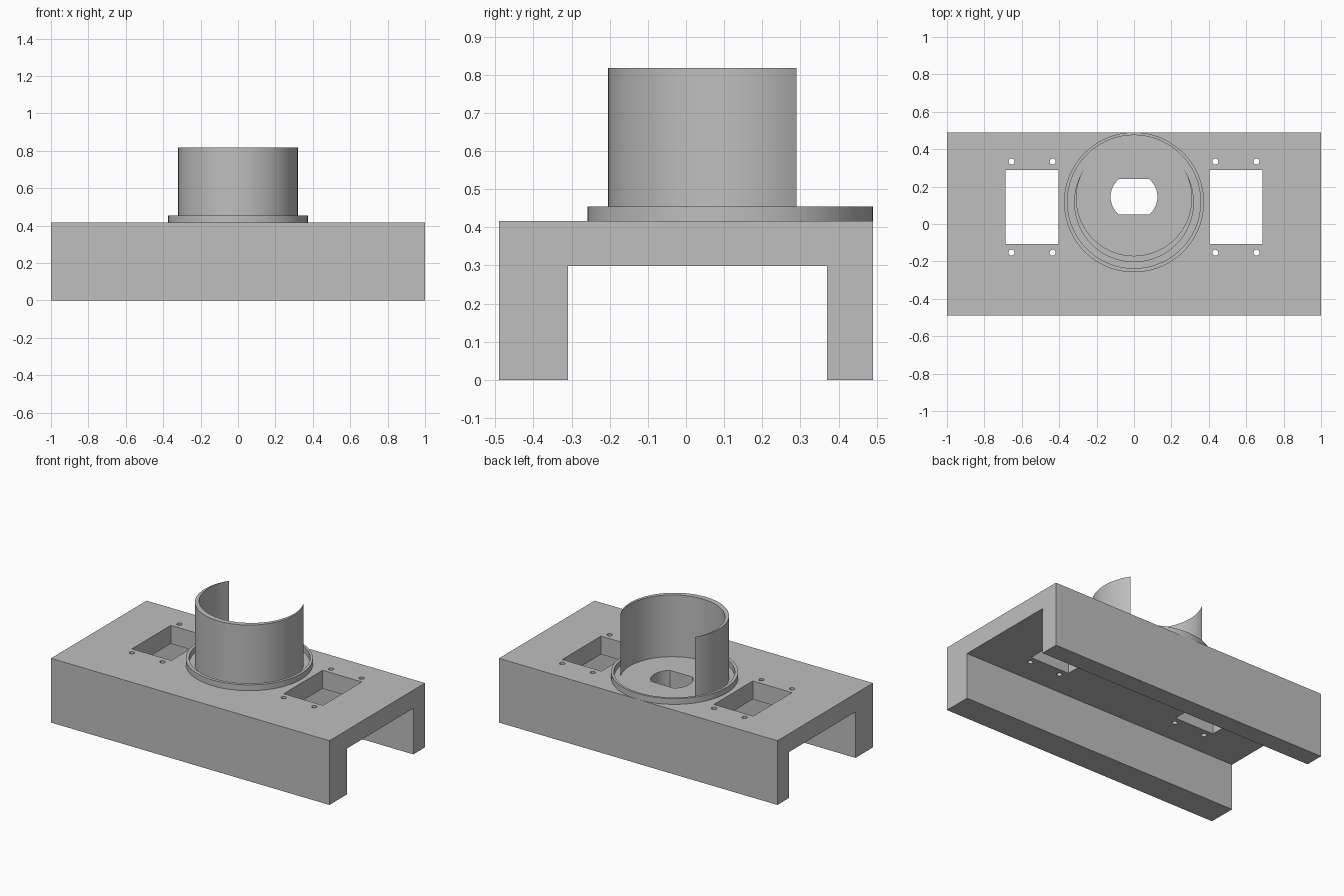
import bpy, bmesh, math

cube = bpy.data.objects.get("Cube")
if cube:
    bpy.data.objects.remove(cube, do_unlink=True)

grey = bpy.data.materials.new("plain_grey")
grey.use_nodes = True
GREY = (0.52, 0.52, 0.52, 1)
grey.diffuse_color = GREY
grey.node_tree.nodes["Principled BSDF"].inputs["Base Color"].default_value = GREY

DECK_TOP, DECK_BOTTOM = 0.417, 0.298
HUB_Y = 0.116


def prism(name, outline, low, high, axis="z"):
    """Extrude a 2D outline along z (outline in x, y) or along x (outline in y, z)."""
    place = (lambda a, b, h: (a, b, h)) if axis == "z" else (lambda a, b, h: (h, a, b))
    bm = bmesh.new()
    face = bm.faces.new([bm.verts.new(place(a, b, low)) for a, b in outline])
    moved = bmesh.ops.extrude_face_region(bm, geom=[face])["geom"]
    bmesh.ops.translate(bm, verts=[v for v in moved if isinstance(v, bmesh.types.BMVert)],
                        vec=place(0, 0, high - low))
    bmesh.ops.recalc_face_normals(bm, faces=bm.faces)
    mesh = bpy.data.meshes.new(name)
    bm.to_mesh(mesh)
    bm.free()
    mesh.materials.append(grey)
    obj = bpy.data.objects.new(name, mesh)
    bpy.context.collection.objects.link(obj)
    return obj


def arc(cy, radius, start, end, steps, cx=0):
    return [(cx + radius * math.cos(start + (end - start) * i / steps),
             cy + radius * math.sin(start + (end - start) * i / steps))
            for i in range(steps + 1)]


def circle(cy, radius, steps, cx=0):
    return arc(cy, radius, 0, math.tau, steps, cx)[:-1]


def cut(target, cutters):
    """Subtract each cutter, apply the result and remove the helpers."""
    for cutter in cutters:
        cutter.hide_render = True
        mod = target.modifiers.new("cut", "BOOLEAN")
        mod.operation, mod.solver, mod.object = "DIFFERENCE", "EXACT", cutter
    bpy.context.view_layer.update()
    graph = bpy.context.evaluated_depsgraph_get()
    mesh = bpy.data.meshes.new_from_object(target.evaluated_get(graph))
    target.modifiers.clear()
    target.data = mesh
    for cutter in cutters:
        bpy.data.objects.remove(cutter, do_unlink=True)


def smooth(obj):
    bpy.ops.object.select_all(action="DESELECT")
    obj.select_set(True)
    bpy.context.view_layer.objects.active = obj
    bpy.ops.object.shade_smooth_by_angle(angle=math.radians(30))


# Bridge-shaped base with a thicker front leg
base = prism("base", [(-0.49, 0), (-0.31, 0), (-0.31, DECK_BOTTOM), (0.37, DECK_BOTTOM),
                      (0.37, 0), (0.49, 0), (0.49, DECK_TOP), (-0.49, DECK_TOP)],
             -1, 1, "x")

# Openings through the deck: two windows with screw holes, and a flat-sided centre hole
low, high = 0.2, 0.6
cutters = []
for side in (-1, 1):
    xa, xb = side * 0.404, side * 0.686
    cutters.append(prism("window_cutter", [(xa, -0.108), (xb, -0.108), (xb, 0.29), (xa, 0.29)],
                         low, high))
    for x in (0.435, 0.655):
        for y in (-0.153, 0.334):
            cutters.append(prism("screw_cutter", circle(y, 0.016, 24, side * x), low, high))
flat = math.asin(0.095 / 0.125)
hole = arc(0.145, 0.125, -flat, flat, 16) + arc(0.145, 0.125, math.pi - flat, math.pi + flat, 16)
cutters.append(prism("centre_cutter", hole, low, high))
cut(base, cutters)
smooth(base)

# Low locating ring around the hub
ring = prism("ring", circle(HUB_Y, 0.374, 96), DECK_TOP, 0.455)
cut(ring, [prism("ring_cutter", circle(HUB_Y + 0.003, 0.356, 96), low, high)])
smooth(ring)

# Open cup wall: a crescent that thins to a point at both ends
R_OUT, R_IN, IN_Y, TIP_Y = 0.32, 0.308, 0.138, 0.29
a = math.asin((TIP_Y - HUB_Y) / R_OUT)
b = math.asin((TIP_Y - IN_Y) / R_IN)
outer = arc(HUB_Y, R_OUT, a, -math.pi - a, 72)
inner = arc(IN_Y, R_IN, -math.pi - b, b, 72)
cup = prism("cup_wall", outer + inner[1:-1], DECK_TOP, 0.818)
smooth(cup)
